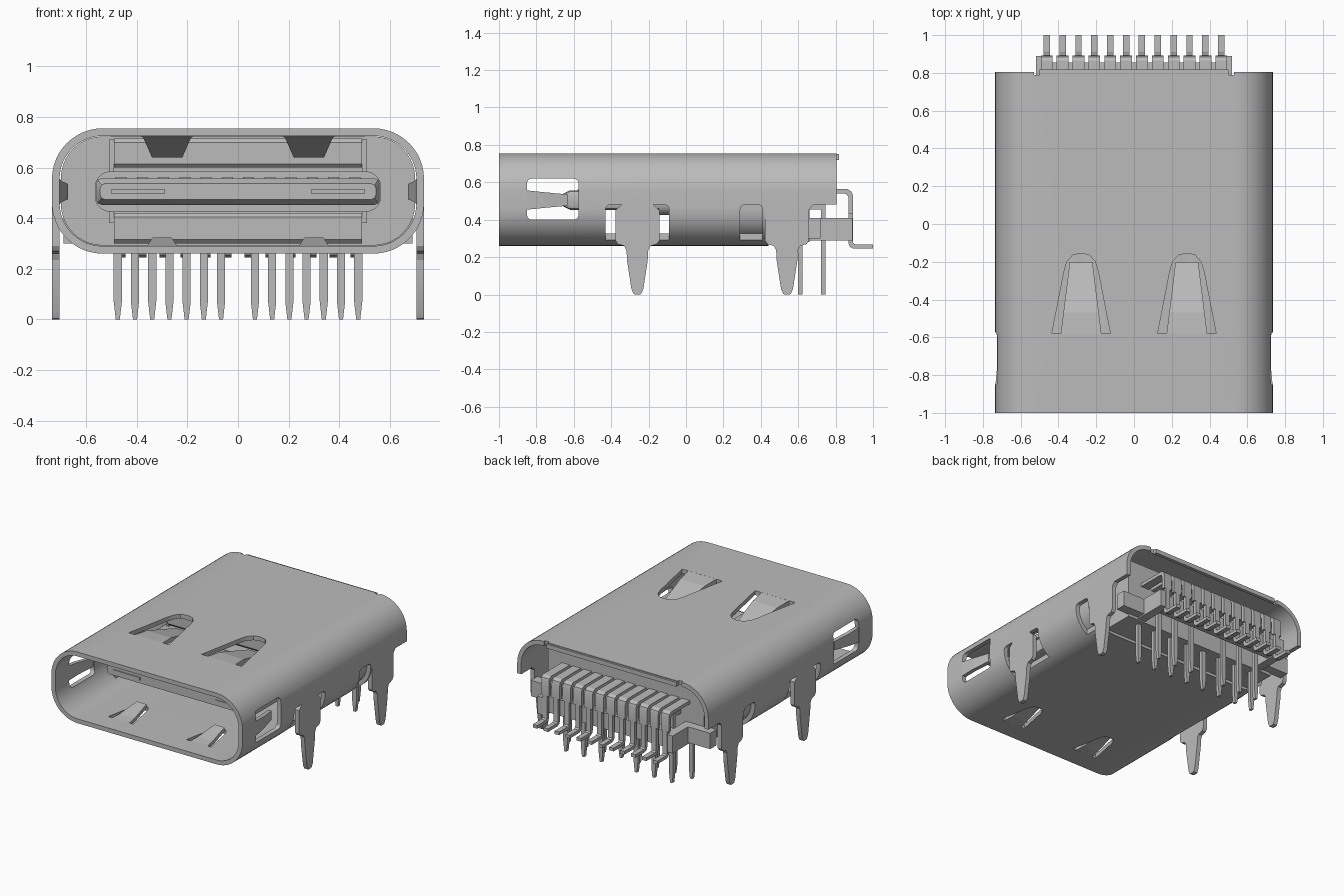
import bpy, bmesh, math

if "Cube" in bpy.data.objects:
    bpy.data.objects.remove(bpy.data.objects["Cube"])

metal = bpy.data.materials.new("plain grey")
metal.use_nodes = True
GREY = (0.5, 0.5, 0.5, 1)
metal.diffuse_color = GREY
metal.node_tree.nodes["Principled BSDF"].inputs["Base Color"].default_value = GREY


def prism(bm, poly, axis, a, b):
    """Extrude a 2D outline along an axis from a to b."""
    place = {"X": lambda u, v, w: (w, u, v),
             "Y": lambda u, v, w: (u, w, v),
             "Z": lambda u, v, w: (u, v, w)}[axis]
    lo = [bm.verts.new(place(u, v, a)) for u, v in poly]
    hi = [bm.verts.new(place(u, v, b)) for u, v in poly]
    n = len(poly)
    bm.faces.new(lo)
    bm.faces.new(hi[::-1])
    for i in range(n):
        j = (i + 1) % n
        bm.faces.new((lo[j], lo[i], hi[i], hi[j]))


def box(bm, x0, x1, y0, y1, z0, z1):
    prism(bm, [(x0, y0), (x1, y0), (x1, y1), (x0, y1)], "Z", z0, z1)


def loft(bm, a, b):
    """Solid between two matching 3D outlines."""
    va, vb = [bm.verts.new(p) for p in a], [bm.verts.new(p) for p in b]
    n = len(a)
    bm.faces.new(va)
    bm.faces.new(vb[::-1])
    for i in range(n):
        bm.faces.new((va[(i + 1) % n], va[i], vb[i], vb[(i + 1) % n]))


def finish(bm, name, angle=30):
    bmesh.ops.recalc_face_normals(bm, faces=bm.faces)
    me = bpy.data.meshes.new(name)
    bm.to_mesh(me)
    bm.free()
    ob = bpy.data.objects.new(name, me)
    bpy.context.collection.objects.link(ob)
    me.materials.append(metal)
    smooth(ob, angle)
    return ob


def smooth(ob, angle=30):
    bpy.ops.object.select_all(action="DESELECT")
    ob.select_set(True)
    bpy.context.view_layer.objects.active = ob
    bpy.ops.object.shade_smooth_by_angle(angle=math.radians(angle))


def round_rect(u0, u1, v0, v1, r, seg=10):
    pts = []
    for cu, cv, start in ((u1 - r, v1 - r, 0), (u0 + r, v1 - r, 90),
                          (u0 + r, v0 + r, 180), (u1 - r, v0 + r, 270)):
        for i in range(seg + 1):
            t = math.radians(start + 90 * i / seg)
            pts.append((cu + r * math.cos(t), cv + r * math.sin(t)))
    return pts


# Shell: a rounded tube with open ends
bm = bmesh.new()
rings = []
for d, r in ((0, 0.2), (0.03, 0.17)):
    outline = round_rect(-0.735 + d, 0.735 - d, 0.26 + d, 0.755 - d, r, 12)
    rings.append([[bm.verts.new((x, y, z)) for x, z in outline] for y in (-1, 0.805)])
(of, ob_), (nf, nb) = rings
for i in range(len(of)):
    j = (i + 1) % len(of)
    for p, q in ((of, ob_), (nf, nb), (of, nf), (ob_, nb)):
        bm.faces.new((p[i], p[j], q[j], q[i]))
shell = finish(bm, "shell")


def arch(cx, y0, s):
    """Tapered spring window with a round end towards the back."""
    side = [(0.155, 0), (0.135, 0.10), (0.09, 0.33), (0.075, 0.38), (0.045, 0.415), (0, 0.425)]
    right = [(cx + s * u, y0 + s * v) for u, v in side]
    left = [(cx - s * u, y0 + s * v) for u, v in side[:-1]]
    return right + left[::-1]


# Openings in the shell
bm = bmesh.new()
for s in (-1, 1):
    prism(bm, arch(0.28 * s, -0.58, 1), "Z", 0.65, 0.8)          # top windows
    prism(bm, arch(0.30 * s, -0.86, 0.62), "Z", 0.2, 0.35)       # bottom windows
    prism(bm, round_rect(-0.85, -0.575, 0.40, 0.62, 0.025, 4), "X", s * 0.6, s * 0.8)
    prism(bm, round_rect(-0.43, -0.09, 0.10, 0.48, 0.025, 4), "X", s * 0.64, s * 0.8)
    prism(bm, round_rect(0.29, 0.41, 0.10, 0.48, 0.025, 4), "X", s * 0.64, s * 0.8)
    box(bm, s * 0.50, s * 0.53, 0.79, 0.9, 0.7, 0.8)             # rear edge notches
box(bm, -0.8, 0.8, 0.44, 0.9, 0.2, 0.48)                         # open rear underside
cutter = finish(bm, "shell_cutter")
cutter.hide_render = True
mod = shell.modifiers.new("openings", "BOOLEAN")
mod.operation, mod.solver, mod.object = "DIFFERENCE", "EXACT", cutter
bpy.ops.object.select_all(action="DESELECT")
bpy.context.view_layer.objects.active = shell
shell.select_set(True)
bpy.ops.object.modifier_apply(modifier=mod.name)
bpy.data.objects.remove(cutter)
smooth(shell)

# Mounting legs cut from the side walls
bm = bmesh.new()
half = [(0.085, 0.51), (0.085, 0.48), (0.118, 0.45), (0.118, 0.29), (0.105, 0.27), (0.07, 0.26),
        (0.058, 0.235), (0.055, 0.18), (0.032, 0.03), (0.02, 0.003), (0.012, 0)]
for s in (-1, 1):
    for cy in (-0.26, 0.54):
        top = 0.118 if cy > 0 else 0.085
        pts = [(top, 0.51), (top, 0.48)] + half[2:]
        poly = [(cy + u, v) for u, v in pts] + [(cy - u, v) for u, v in pts[::-1]]
        prism(bm, poly, "X", s * 0.705, s * 0.735)
    # curved shoulder behind the rear leg
    prism(bm, [(0.64, 0.49), (0.64, 0.42), (0.655, 0.45), (0.69, 0.49)], "X", s * 0.705, s * 0.735)
finish(bm, "mounting_legs", 20)


# Sloping spring tabs in the windows
def tab(bm, cx, y0, y1, w0, w1, z0, z1, t):
    sec = lambda y, w, z: [(cx - w, y, z), (cx + w, y, z), (cx + w, y, z + t), (cx - w, y, z + t)]
    ym, zm, wm = y0 + 0.3 * (y1 - y0), z0 + 0.12 * (z1 - z0), w0 + 0.3 * (w1 - w0)
    loft(bm, sec(y0, w0, z0), sec(ym, wm, zm))
    loft(bm, sec(ym, wm, zm), sec(y1, w1, z1))


bm = bmesh.new()
for s in (-1, 1):
    tab(bm, s * 0.28, -0.585, -0.20, 0.108, 0.06, 0.727, 0.64, 0.028)
    tab(bm, s * 0.30, -0.863, -0.63, 0.067, 0.038, 0.26, 0.295, 0.028)
    # side finger, bent inwards
    fin = lambda y, x, h: [(s * x, y, 0.505 - h), (s * x, y, 0.505 + h),
                           (s * (x - 0.028), y, 0.505 + h), (s * (x - 0.028), y, 0.505 - h)]
    loft(bm, fin(-0.855, 0.734, 0.052), fin(-0.76, 0.725, 0.042))
    loft(bm, fin(-0.76, 0.725, 0.042), fin(-0.63, 0.70, 0.03))
finish(bm, "spring_tabs", 15)

# Moulded insulator body with stepped front plates
bm = bmesh.new()
prism(bm, round_rect(-0.70, 0.70, 0.292, 0.723, 0.165), "Y", -0.04, 0.42)
box(bm, -0.60, 0.60, 0.42, 0.66, 0.28, 0.70)
for z0, z1 in ((0.60, 0.715), (0.30, 0.42)):
    prism(bm, [(-0.08, z0 + 0.015), (-0.065, z0), (-0.03, z0), (-0.03, z1),
               (-0.065, z1), (-0.08, z1 - 0.015)], "X", -0.49, 0.49)
for s in (-1, 1):
    box(bm, s * 0.49, s * 0.51, -0.06, -0.03, 0.38, 0.71)
    box(bm, s * 0.46, s * 0.52, 0.65, 0.89, 0.29, 0.41)          # rear side arms
    box(bm, s * 0.52, s * 0.69, 0.65, 0.72, 0.30, 0.41)
box(bm, -0.50, 0.50, 0.79, 0.855, 0.30, 0.41)                    # rear comb bar
finish(bm, "insulator_body")

# Rear lip under the shell top
bm = bmesh.new()
box(bm, -0.50, 0.50, 0.795, 0.818, 0.72, 0.75)
finish(bm, "rear_lip")

# Tongue with chamfered nose and thicker root collar
bm = bmesh.new()
nose = lambda y, w, h: [(x, y, z) for x, z in round_rect(-w, w, 0.505 - h, 0.505 + h, 0.02, 2)]
loft(bm, nose(-0.66, 0.545, 0.032), nose(-0.62, 0.56, 0.052))
loft(bm, nose(-0.62, 0.56, 0.052), nose(0.0, 0.56, 0.052))
prism(bm, round_rect(-0.565, 0.565, 0.425, 0.585, 0.06, 5), "Y", -0.145, 0.0)
for s in (-1, 1):
    box(bm, s * 0.29, s * 0.50, -0.666, -0.65, 0.495, 0.515)     # latch plate edges
finish(bm, "tongue")

# Contact strips on both tongue faces
bm = bmesh.new()
for i in range(12):
    x = (i - 5.5) * 0.084
    for z in (0.452, 0.553):
        box(bm, x - 0.022, x + 0.022, -0.58, -0.14, z, z + 0.009)
finish(bm, "tongue_contacts")

# Surface tails: wide bent shoulder, narrow drop and foot
bm = bmesh.new()
shoulder = [(0.64, 0.54), (0.845, 0.54), (0.862, 0.535), (0.868, 0.52), (0.868, 0.43),
            (0.892, 0.43), (0.892, 0.53), (0.885, 0.55), (0.865, 0.563), (0.64, 0.563)]
foot = [(0.868, 0.44), (0.868, 0.275), (0.876, 0.255), (0.895, 0.245), (1.0, 0.245),
        (1.0, 0.267), (0.905, 0.267), (0.894, 0.275), (0.892, 0.29), (0.892, 0.44)]
for i in range(12):
    x = (i - 5.5) * 0.084
    prism(bm, shoulder, "X", x - 0.031, x + 0.031)
    prism(bm, foot, "X", x - 0.017, x + 0.017)
finish(bm, "surface_tails")

# Through-hole pins in two staggered rows
bm = bmesh.new()
for s in (-1, 1):
    for i in range(7):
        x = s * (0.067 + 0.068 * i)
        back = i % 2 == 1
        y, top = (0.733, 0.47) if back else (0.612, 0.30)
        prism(bm, [(x - 0.016, top), (x - 0.016, 0.07), (x - 0.008, 0), (x + 0.008, 0),
                   (x + 0.016, 0.07), (x + 0.016, top)], "Y", y - 0.012, y + 0.012)
        if back:
            box(bm, x - 0.016, x + 0.016, 0.64, y + 0.012, 0.455, 0.48)
finish(bm, "through_hole_pins")
